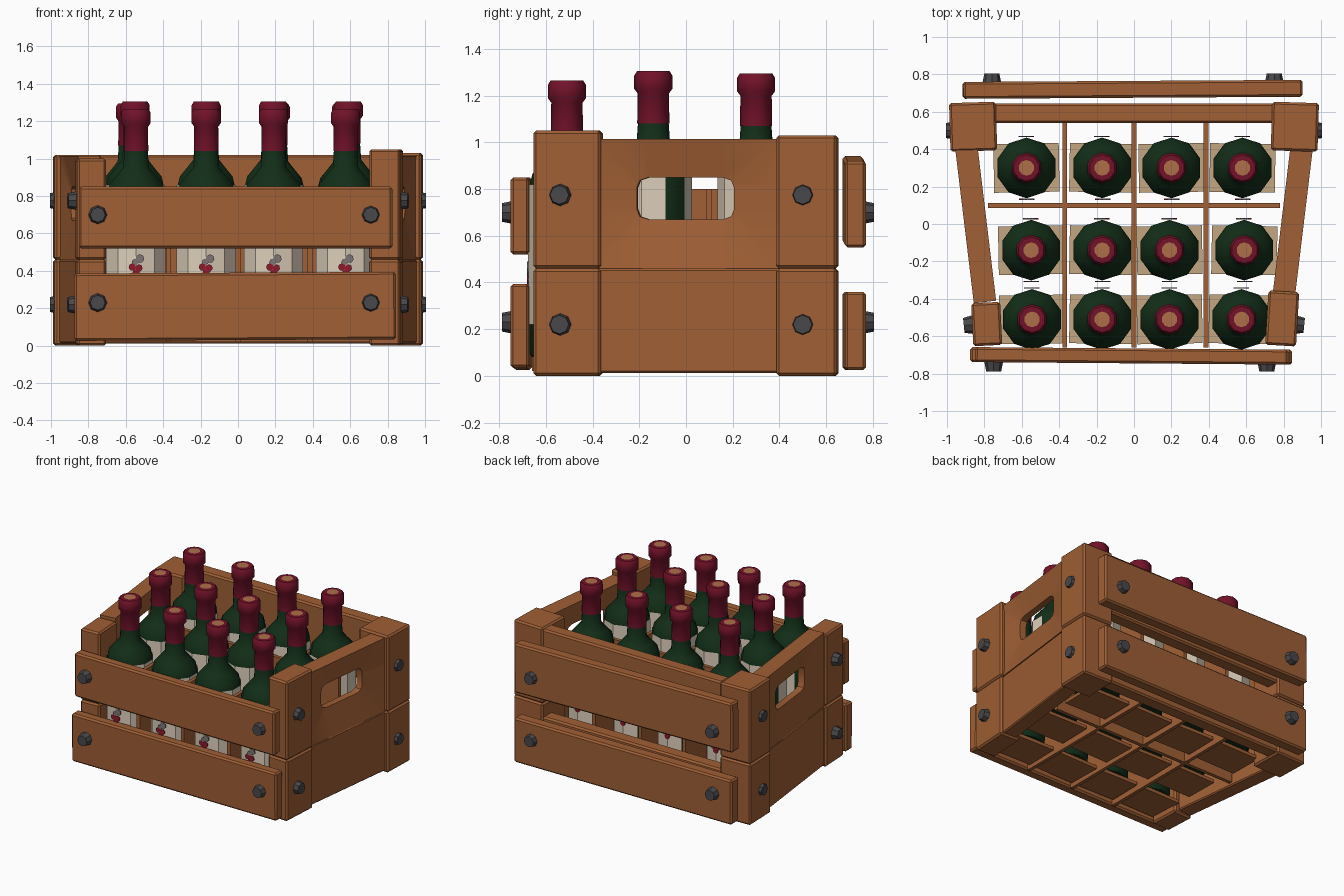
import bpy, bmesh, math
from mathutils import Matrix, Vector

if "Cube" in bpy.data.objects:
    bpy.data.objects.remove(bpy.data.objects["Cube"])


def material(name, rgb):
    m = bpy.data.materials.new(name)
    m.use_nodes = True
    m.diffuse_color = (*rgb, 1)
    m.node_tree.nodes["Principled BSDF"].inputs["Base Color"].default_value = (*rgb, 1)
    return m


wood = material("brown wood", (0.35, 0.115, 0.035))
tan = material("pale slat", (0.55, 0.38, 0.22))
glass = material("dark green glass", (0.006, 0.027, 0.009))
foil = material("wine red foil", (0.17, 0.006, 0.022))
cork = material("cork", (0.42, 0.16, 0.065))
paper = material("cream label", (0.72, 0.62, 0.49))
iron = material("dark iron", (0.065, 0.065, 0.07))
berry = material("berry red", (0.28, 0.01, 0.025))
leaf = material("grey leaf", (0.2, 0.18, 0.17))


def finish(name, bm, mats, smooth=True):
    bmesh.ops.recalc_face_normals(bm, faces=bm.faces)
    me = bpy.data.meshes.new(name)
    bm.to_mesh(me)
    bm.free()
    for m in mats:
        me.materials.append(m)
    ob = bpy.data.objects.new(name, me)
    bpy.context.collection.objects.link(ob)
    if smooth:
        bpy.context.view_layer.objects.active = ob
        ob.select_set(True)
        bpy.ops.object.shade_smooth_by_angle(angle=math.radians(40))
        ob.select_set(False)
    return ob


def box(name, lo, hi, mat=wood, turn=0, tilt=0, bevel=0.012):
    """Bevelled block between two corners, turned about z and tilted about y."""
    lo, hi = Vector(lo), Vector(hi)
    bm = bmesh.new()
    bmesh.ops.create_cube(bm, size=1)
    bmesh.ops.scale(bm, vec=hi - lo, verts=bm.verts)
    if bevel:
        bmesh.ops.bevel(bm, geom=bm.edges[:], offset=bevel, segments=1, affect='EDGES')
    ob = finish(name, bm, [mat], smooth=False)
    ob.location = (lo + hi) / 2
    ob.rotation_euler = (0, tilt, turn)
    return ob


def lathe(name, profile, mats, bands, sides=10):
    """Spin a profile about z; bands gives the material of each profile step."""
    bm = bmesh.new()
    rings = []
    for r, z in profile:
        if r == 0:
            rings.append([bm.verts.new((0, 0, z))] * sides)
        else:
            rings.append([bm.verts.new((r * math.cos(a), r * math.sin(a), z))
                          for a in (math.tau * (i + 0.5) / sides for i in range(sides))])
    for k, (a, b) in enumerate(zip(rings, rings[1:])):
        for i in range(sides):
            j = (i + 1) % sides
            ring = list(dict.fromkeys((a[i], a[j], b[j], b[i])))
            bm.faces.new(ring).material_index = bands[k]
    return finish(name, bm, mats)


def bolt(name, at, direction):
    bm = bmesh.new()
    bmesh.ops.create_cone(bm, cap_ends=True, segments=8, radius1=0.05, radius2=0.04, depth=0.05)
    ob = finish(name, bm, [iron], smooth=False)
    ob.location = at
    ob.rotation_euler = Vector(direction).to_track_quat('Z', 'Y').to_euler()


# Corner posts, each in two tiers
SPLIT = 0.46
posts = {
    "back_left": ((0.735, 0.39), (0.985, 0.65), 1.03, -0.03),
    "back_right": ((-0.985, 0.39), (-0.735, 0.65), 1.02, 0.03),
    "front_left": ((0.71, -0.65), (0.875, -0.36), 1.05, -0.06),
    "front_right": ((-0.865, -0.65), (-0.71, -0.42), 1.0, 0.05),
}
for key, (lo, hi, top, turn) in posts.items():
    box(key + "_post_lower", (*lo, 0), (*hi, SPLIT), turn=turn)
    box(key + "_post_upper", (*lo, SPLIT), (*hi, top), turn=turn)


# Side panels: solid below, funnelled hand hole above
def handle_panel(name):
    half, bottom, top, centre = 0.42, SPLIT, 1.015, 0.76
    bm = bmesh.new()

    def loop(points, x):
        return [bm.verts.new((x, y, z)) for y, z in points]

    hole, rim = [], []
    for sy, sz in ((1, 1), (-1, 1), (-1, -1), (1, -1)):
        edge = top if sz > 0 else bottom
        h = [(0.21 * sy, centre + 0.045 * sz), (0.197 * sy, centre + 0.077 * sz),
             (0.16 * sy, centre + 0.09 * sz)]
        r = [(half * sy, centre + 0.045 * sz), (half * sy, edge), (0.16 * sy, edge)]
        flip = 1 if sy * sz > 0 else -1
        hole += h[::flip]
        rim += r[::flip]
    loops = [loop(rim, 0.06), loop(hole, 0.02), loop(hole, -0.03), loop(rim, -0.06)]
    n = len(rim)
    for a, b in zip(loops, loops[1:] + loops[:1]):
        for i in range(n):
            j = (i + 1) % n
            bm.faces.new((a[i], a[j], b[j], b[i]))
    return finish(name, bm, [wood])


for side, s in (("left", 1), ("right", -1)):
    turn = -0.12 * s
    box(side + "_panel_lower", (0.847 * s - 0.06, -0.42, 0.012), (0.847 * s + 0.06, 0.42, SPLIT),
        turn=turn, bevel=0.008)
    panel = handle_panel(side + "_panel_upper")
    panel.location.x = 0.847 * s
    panel.rotation_euler.z = turn + (0 if s > 0 else math.pi)
    for z in (0.22, 0.775):
        bolt(side + "_back_bolt", (0.98 * s, 0.5, z), (s, -0.03, 0))
        bolt(side + "_front_bolt", (0.885 * s, -0.54, z), (s, -0.1, 0))

# Front and back planks with their bolts
box("front_plank_upper", (-0.85, -0.745, 0.52), (0.825, -0.665, 0.85), turn=-0.008)
box("front_plank_lower", (-0.875, -0.745, 0.03), (0.845, -0.665, 0.39), turn=-0.008, tilt=-0.005)
box("back_plank_upper", (-0.915, 0.675, 0.56), (0.9, 0.765, 0.93), turn=0.006, tilt=0.012)
box("back_plank_lower", (-0.91, 0.675, 0.025), (0.9, 0.765, 0.36), turn=0.006)
for z in (0.23, 0.7):
    for x in (-0.75, 0.71):
        bolt("front_bolt", (x, -0.763, z), (0, -1, 0))
    for x in (-0.76, 0.75):
        bolt("back_bolt", (x, 0.78, z), (0, 1, 0))

# Rails joining the back posts
box("back_rail_upper", (-0.75, 0.54, 0.56), (0.75, 0.645, 1.02))
box("back_rail_lower", (-0.75, 0.54, 0.012), (0.75, 0.645, 0.36))

# Thin dividers between the bottles
for x in (-0.37, 0.0, 0.385):
    box("cross_divider", (x - 0.013, -0.66, 0.02), (x + 0.013, 0.55, 0.8), bevel=0)
box("long_divider", (-0.78, 0.085, 0.02), (0.78, 0.112, 0.8), bevel=0)

# Bottle parts
body = [(0, 0.08), (0.15, 0.08), (0.162, 0.1), (0.162, 0.81), (0.148, 0.865), (0.105, 0.915),
        (0.072, 0.955), (0.066, 1.04), (0.069, 1.04), (0.067, 1.17), (0.082, 1.19),
        (0.082, 1.245), (0.07, 1.265), (0.042, 1.266), (0, 1.266)]
bands = [0] * 7 + [1] * 6 + [2]


def label(name):
    """Faceted wrap with two open strips at the back diagonals."""
    bm = bmesh.new()
    r = 0.166
    for k in range(10):
        if k in (1, 4):
            continue
        a, b = (math.radians(36 * k + d) for d in (-18, 18))
        bm.faces.new([bm.verts.new((r * math.cos(t), r * math.sin(t), z))
                      for t, z in ((a, 0.22), (b, 0.22), (b, 0.82), (a, 0.82))])
    return finish(name, bm, [paper], smooth=False)


def motif(name, radius, x, z, mat, at):
    for s in (-1, 1):
        bm = bmesh.new()
        bmesh.ops.create_cone(bm, cap_ends=True, segments=7, radius1=radius, radius2=radius,
                              depth=0.006, matrix=Matrix.Rotation(math.pi / 2, 4, 'X'))
        ob = finish(name, bm, [mat], smooth=False)
        ob.location = at + Vector((-s * x, s * 0.168, z))


rows = [(0.3, 0.03, (-0.575, -0.17, 0.2, 0.58)),
        (-0.14, 0.04, (-0.55, -0.17, 0.19, 0.59)),
        (-0.51, 0.0, (-0.545, -0.17, 0.19, 0.575))]
for y, lift, xs in rows:
    for x in xs:
        at = Vector((x, y, lift))
        lathe("bottle", body, [glass, foil, cork], bands).location = at
        label("label").location = at
        for dx, dz in ((-0.02, 0.42), (0.015, 0.415), (0, 0.39)):
            motif("label_berry", 0.02, dx, dz - lift, berry, at)
        motif("label_leaf", 0.024, 0.02, 0.465 - lift, leaf, at)
        motif("label_leaf", 0.018, -0.005, 0.447 - lift, leaf, at)
        # Floor slat under the bottle: pale on top, brown below
        slat = box("floor_slat", (x - 0.175, y - 0.13, 0.05), (x + 0.175, y + 0.13, 0.075),
                   mat=tan, turn=0.02 * math.sin(9 * x + y), bevel=0)
        slat.data.materials.append(wood)
        for f in slat.data.polygons:
            f.material_index = 0 if f.normal.z > 0.5 else 1
